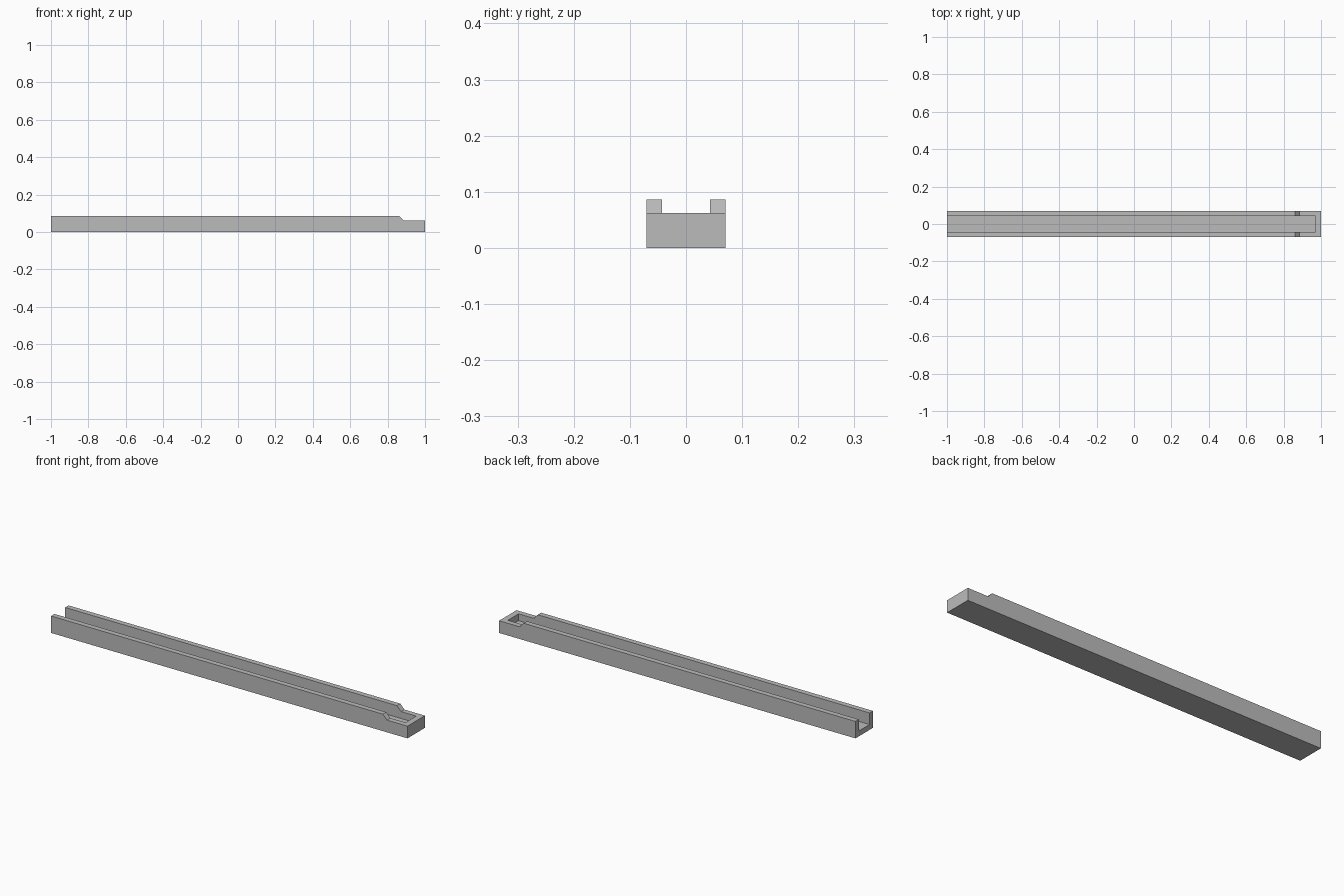
import bpy
import bmesh

cube = bpy.data.objects.get("Cube")
if cube:
    bpy.data.objects.remove(cube, do_unlink=True)

HALF_WIDTH, INNER = 0.07, 0.043
FLOOR, RIM, TOP = 0.027, 0.062, 0.086
END_WALL = 0.97

grey = bpy.data.materials.new("plain grey")
grey.use_nodes = True
colour = (0.5, 0.5, 0.5, 1)
grey.diffuse_color = colour
grey.node_tree.nodes["Principled BSDF"].inputs["Base Color"].default_value = colour


def extrude_profile(name, points, half_depth):
    """Extrude an x-z outline symmetrically along y."""
    bm = bmesh.new()
    face = bm.faces.new([bm.verts.new((x, -half_depth, z)) for x, z in points])
    result = bmesh.ops.extrude_face_region(bm, geom=[face])
    moved = [v for v in result["geom"] if isinstance(v, bmesh.types.BMVert)]
    bmesh.ops.translate(bm, verts=moved, vec=(0, 2 * half_depth, 0))
    bmesh.ops.recalc_face_normals(bm, faces=bm.faces)
    mesh = bpy.data.meshes.new(name)
    bm.to_mesh(mesh)
    bm.free()
    mesh.materials.append(grey)
    obj = bpy.data.objects.new(name, mesh)
    bpy.context.collection.objects.link(obj)
    return obj


# Long bar with a sloped step down to a low rim at the closed end
rail = extrude_profile("channel_rail", [
    (-1, 0), (1, 0), (1, RIM), (0.885, RIM), (0.862, TOP), (-1, TOP)], HALF_WIDTH)

# Groove, open at one end
groove = extrude_profile("groove_cutter", [
    (-1.1, FLOOR), (END_WALL, FLOOR), (END_WALL, 0.2), (-1.1, 0.2)], INNER)
groove.hide_render = True
groove.hide_viewport = True

cut = rail.modifiers.new("groove", "BOOLEAN")
cut.operation = "DIFFERENCE"
cut.solver = "EXACT"
cut.object = groove

# Bake the cut and drop the cutter
bpy.context.view_layer.update()
graph = bpy.context.evaluated_depsgraph_get()
carved = bpy.data.meshes.new_from_object(rail.evaluated_get(graph))
rail.modifiers.clear()
rail.data = carved
bpy.data.objects.remove(groove, do_unlink=True)
